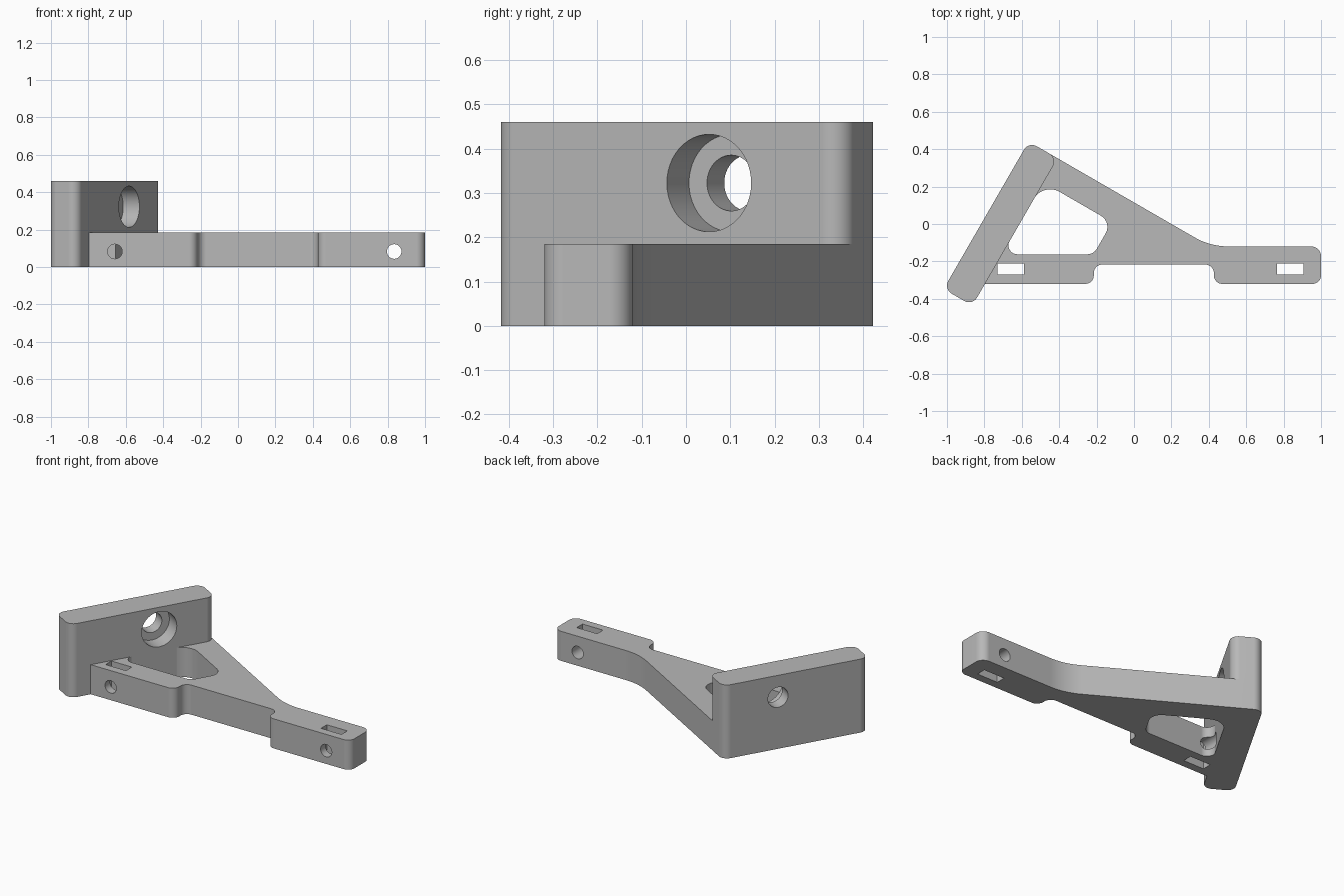
import bpy, bmesh, math
from mathutils import Vector

cube = bpy.data.objects.get("Cube")
if cube:
    bpy.data.objects.remove(cube, do_unlink=True)

grey = bpy.data.materials.new("plain grey")
grey.use_nodes = True
grey.diffuse_color = (0.48, 0.48, 0.48, 1)
grey.node_tree.nodes["Principled BSDF"].inputs["Base Color"].default_value = (0.48, 0.48, 0.48, 1)

ANGLE = math.radians(60)                               # heading of the tall plate
ALONG = Vector((math.cos(ANGLE), math.sin(ANGLE)))
ACROSS = Vector((math.sin(ANGLE), -math.cos(ANGLE)))
START, END, OUTER, INNER = -0.81, 0.10, -0.708, -0.53  # plate extents on those axes
ROUND = 0.05
PLATE_TOP, ARM_TOP = 0.46, 0.185


def slanted(u, v):
    """Point given along and across the tall plate."""
    return ALONG * u + ACROSS * v


def on_row(y, v):
    """Point at height y on the line parallel to the plate at offset v."""
    return Vector(((v - y * ACROSS.y) / ACROSS.x, y))


def rounded(corners, steps=10):
    """Outline with each (point, radius) corner replaced by a tangent arc."""
    out = []
    for i, (p, r) in enumerate(corners):
        p = Vector(p)
        if r == 0:
            out.append(p)
            continue
        a = (Vector(corners[i - 1][0]) - p).normalized()
        b = (Vector(corners[(i + 1) % len(corners)][0]) - p).normalized()
        half = math.acos(a.dot(b)) / 2
        centre = p + (a + b).normalized() * r / math.sin(half)
        first = p + a * r / math.tan(half) - centre
        last = p + b * r / math.tan(half) - centre
        sweep = math.atan2(first.x * last.y - first.y * last.x, first.dot(last))
        for k in range(steps + 1):
            t = sweep * k / steps
            c, s = math.cos(t), math.sin(t)
            out.append(centre + Vector((first.x * c - first.y * s, first.x * s + first.y * c)))
    return out


def prism(name, outline, low, high):
    bm = bmesh.new()
    base = bm.faces.new([bm.verts.new((p.x, p.y, low)) for p in outline])
    top = bmesh.ops.extrude_face_region(bm, geom=[base])["geom"]
    bmesh.ops.translate(bm, vec=(0, 0, high - low),
                        verts=[g for g in top if isinstance(g, bmesh.types.BMVert)])
    bmesh.ops.recalc_face_normals(bm, faces=bm.faces)
    mesh = bpy.data.meshes.new(name)
    bm.to_mesh(mesh)
    bm.free()
    obj = bpy.data.objects.new(name, mesh)
    bpy.context.collection.objects.link(obj)
    mesh.materials.append(grey)
    return obj


def bore(name, centre, radius, depth, rotation):
    bpy.ops.mesh.primitive_cylinder_add(vertices=48, radius=radius, depth=depth,
                                        location=centre, rotation=rotation)
    obj = bpy.context.object
    obj.name = name
    obj.data.materials.append(grey)
    return obj


def combine(target, tool, operation):
    mod = target.modifiers.new("combine", 'BOOLEAN')
    mod.operation, mod.object, mod.solver = operation, tool, 'EXACT'
    bpy.context.view_layer.objects.active = target
    bpy.ops.object.modifier_apply(modifier=mod.name)
    bpy.data.objects.remove(tool, do_unlink=True)


# Low arm: stepped front edge, sloping back edge, root buried in the plate
TIP_BACK, FRONT, STEP = -0.12, -0.32, -0.217
bend = ((END - TIP_BACK * ALONG.y) / ALONG.x, TIP_BACK)
middle = INNER - ROUND
bracket = prism("bracket", rounded([
    (on_row(FRONT, middle), 0),
    ((-0.215, FRONT), 0.045), ((-0.215, STEP), 0.045),
    ((0.427, STEP), 0.045), ((0.427, FRONT), 0.045),
    ((1, FRONT), 0.045), ((1, TIP_BACK), 0.052),
    (bend, 0.36),
    (slanted(END, middle), 0),
]), 0, ARM_TOP)

# Rounded window through the arm, bounded by the plate's inner face
side, back, sill = -0.106, -0.05, -0.162
edge = INNER - 0.001
window = prism("window_cutter", rounded([
    (on_row(sill, edge), 0.048), (on_row(sill, side), 0.06),
    (slanted(back, side), 0.07), (slanted(back, edge), 0.1),
]), -0.1, ARM_TOP + 0.1)
combine(bracket, window, 'DIFFERENCE')

# Tall mounting plate
plate = prism("mounting_plate", rounded([
    (slanted(START, OUTER), ROUND), (slanted(START, INNER), ROUND),
    (slanted(END, INNER), ROUND), (slanted(END, OUTER), ROUND),
]), 0, PLATE_TOP)
combine(bracket, plate, 'UNION')

# Counterbored screw hole square to the plate
turn = (0, math.pi / 2, ANGLE - math.pi / 2)
for name, radius, start, stop in (("screw_head_cutter", 0.11, INNER - 0.1, INNER + 0.1),
                                  ("screw_cutter", 0.063, OUTER - 0.1, INNER)):
    spot = slanted(-0.246, (start + stop) / 2)
    combine(bracket, bore(name, (spot.x, spot.y, 0.3225), radius, stop - start, turn), 'DIFFERENCE')

# Nut slots and the cross holes that pass through them
for x, hole_end in ((-0.658, -0.075), (0.835, 0.0)):
    slot = [Vector((x + dx, y)) for dx, y in
            ((-0.071, -0.27), (0.071, -0.27), (0.071, -0.212), (-0.071, -0.212))]
    combine(bracket, prism("slot_cutter", slot, -0.1, ARM_TOP + 0.1), 'DIFFERENCE')
    hole_start = -0.4
    combine(bracket, bore("cross_hole_cutter", (x, (hole_start + hole_end) / 2, 0.083), 0.039,
                          hole_end - hole_start, (math.pi / 2, 0, 0)), 'DIFFERENCE')

# Smooth the arcs, keep flats flat and edges crisp
bpy.ops.object.select_all(action='DESELECT')
bracket.select_set(True)
bpy.context.view_layer.objects.active = bracket
bpy.ops.object.shade_smooth_by_angle(angle=math.radians(30))
bracket.modifiers.new("flat faces", 'WEIGHTED_NORMAL').keep_sharp = True
